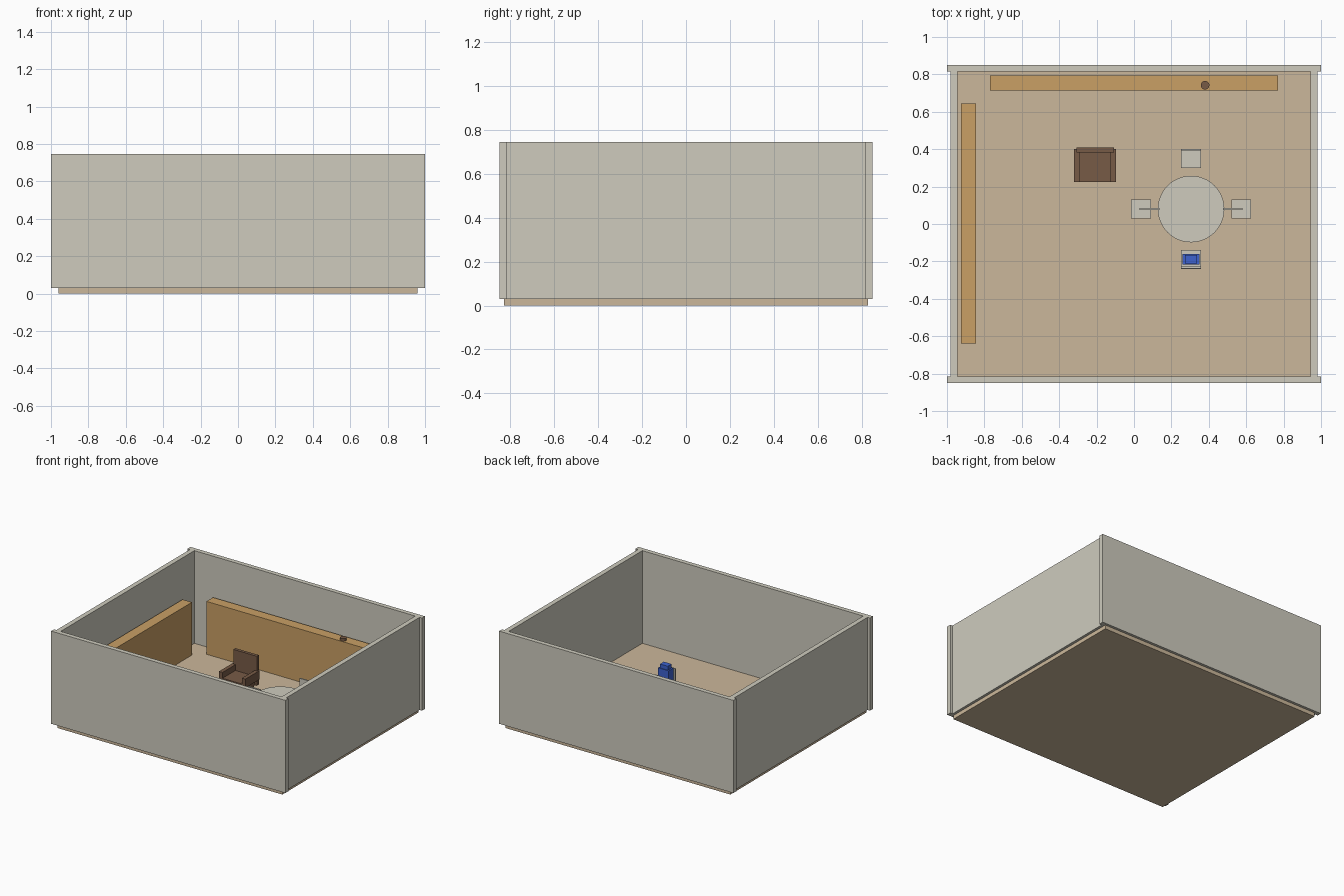
import bpy, math

cube = bpy.data.objects.get("Cube")
if cube:
    bpy.data.objects.remove(cube, do_unlink=True)


def material(name, rgb):
    m = bpy.data.materials.new(name)
    m.use_nodes = True
    m.diffuse_color = (*rgb, 1)
    m.node_tree.nodes["Principled BSDF"].inputs["Base Color"].default_value = (*rgb, 1)
    return m


GREY = material("warm_grey", (0.62, 0.60, 0.515))
TAN = material("floor_tan", (0.60, 0.475, 0.325))
WOOD = material("shelf_wood", (0.585, 0.35, 0.13))
BROWN = material("dark_brown", (0.185, 0.105, 0.062))
BLUE = material("blue", (0.048, 0.122, 0.62))


def box(name, xs, ys, zs, mat):
    """Box between the given low and high limits on each axis."""
    bpy.ops.mesh.primitive_cube_add(size=1, location=[sum(r) / 2 for r in (xs, ys, zs)])
    ob = bpy.context.object
    ob.name = name
    ob.scale = [r[1] - r[0] for r in (xs, ys, zs)]
    bpy.ops.object.transform_apply(location=False, rotation=False, scale=True)
    ob.data.materials.append(mat)
    return ob


def disc(name, x, y, zs, radius, mat):
    bpy.ops.mesh.primitive_cylinder_add(vertices=48, radius=radius, depth=zs[1] - zs[0],
                                        location=(x, y, sum(zs) / 2))
    ob = bpy.context.object
    ob.name = name
    ob.data.materials.append(mat)
    bpy.ops.object.shade_smooth_by_angle(angle=math.radians(40))
    return ob


FLOOR, TOP = 0.03, 0.745

# Room shell
box("floor", (-0.96, 0.96), (-0.83, 0.83), (0, FLOOR), TAN)
box("front_wall", (-1, 1), (-0.85, -0.815), (FLOOR, TOP), GREY)
box("back_wall", (-1, 1), (0.815, 0.85), (FLOOR, TOP), GREY)
box("right_wall", (-0.98, -0.943), (-0.815, 0.815), (FLOOR, TOP), GREY)
box("left_wall", (0.943, 0.98), (-0.815, 0.815), (FLOOR, TOP), GREY)

# Long shelves and the small pot
box("back_shelf", (-0.77, 0.77), (0.715, 0.795), (FLOOR, 0.438), WOOD)
box("side_shelf", (-0.925, -0.845), (-0.64, 0.645), (FLOOR, 0.438), WOOD)
disc("pot", 0.38, 0.742, (0.438, 0.458), 0.023, BROWN)

# Armchair
box("armchair_seat", (-0.29, -0.125), (0.225, 0.39), (0.09, 0.16), BROWN)
box("armchair_back", (-0.308, -0.108), (0.383, 0.408), (0.09, 0.318), BROWN)
for side, x in (("right", -0.32), ("left", -0.125)):
    box(side + "_armrest", (x, x + 0.03), (0.225, 0.4), (0.137, 0.205), BROWN)
    for end, y in (("front", 0.235), ("rear", 0.36)):
        lx = -0.285 if side == "right" else -0.15
        box(f"armchair_{end}_{side}_leg", (lx, lx + 0.02), (y, y + 0.02), (FLOOR, 0.09), BROWN)

# Round table
TX, TY = 0.305, 0.08
disc("table_top", TX, TY, (0.213, 0.228), 0.178, GREY)
disc("table_post", TX, TY, (FLOOR + 0.01, 0.213), 0.018, GREY)
disc("table_base", TX, TY, (FLOOR, FLOOR + 0.01), 0.08, GREY)

# Four chairs: seat centre and back panel centre
SEAT, HALF = 0.15, 0.053
CHAIRS = {
    "rear": (TX, 0.35, TX, 0.395),
    "front": (TX, -0.19, TX, -0.232),
    "right": (0.037, TY, 0.083, TY),
    "left": (0.573, TY, 0.528, TY),
}
for name, (x, y, bx, by) in CHAIRS.items():
    box(name + "_chair_seat", (x - HALF, x + HALF), (y - 0.05, y + 0.05), (SEAT - 0.012, SEAT), GREY)
    box(name + "_chair_back", (bx - HALF, bx + HALF), (by - 0.005, by + 0.005), (SEAT, 0.242), GREY)
    for sx in (-1, 1):
        for sy in (-1, 1):
            lx, ly = x + sx * 0.046, y + sy * 0.043
            box(name + "_chair_leg", (lx - 0.006, lx + 0.006), (ly - 0.006, ly + 0.006),
                (FLOOR, SEAT - 0.012), GREY)

# Blue bag on the front chair
box("bag_body", (0.26, 0.35), (-0.217, -0.16), (SEAT, 0.25), BLUE)
box("bag_top", (0.272, 0.338), (-0.212, -0.166), (0.25, 0.28), BLUE)
